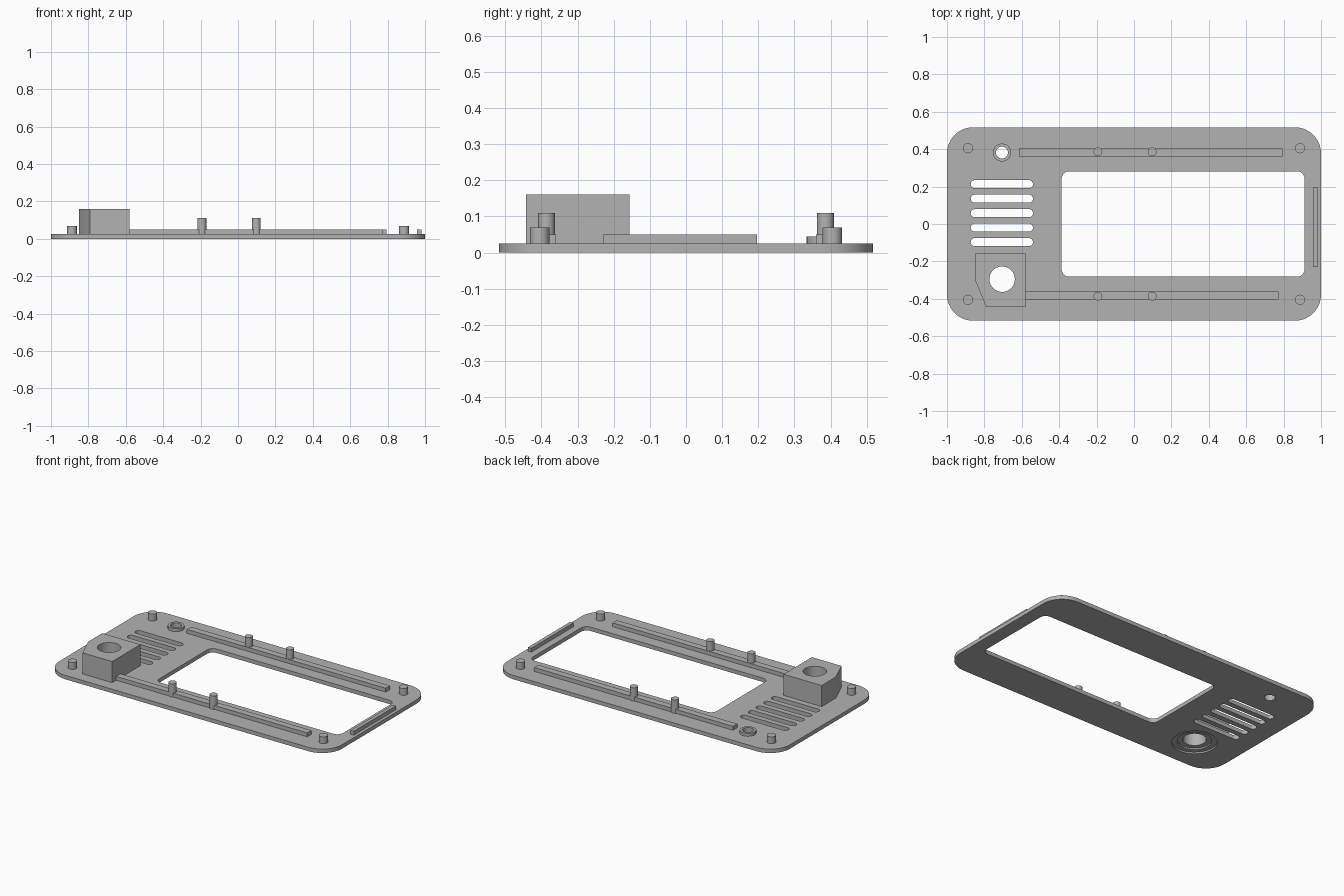
import bpy, bmesh
from math import pi, cos, sin

cube = bpy.data.objects.get("Cube")
if cube:
    bpy.data.objects.remove(cube)

grey = bpy.data.materials.new("plastic grey")
grey.use_nodes = True
GREY = (0.45, 0.45, 0.45, 1)
grey.diffuse_color = GREY
grey.node_tree.nodes["Principled BSDF"].inputs["Base Color"].default_value = GREY

T = 0.025  # plate thickness


def prism(name, outline, z0, z1):
    """Extrude a counter-clockwise outline from z0 to z1."""
    bm = bmesh.new()
    base = bm.faces.new([bm.verts.new((x, y, z0)) for x, y in outline])
    top = bmesh.ops.extrude_face_region(bm, geom=[base], use_keep_orig=True)["geom"]
    bmesh.ops.translate(bm, vec=(0, 0, z1 - z0),
                        verts=[v for v in top if isinstance(v, bmesh.types.BMVert)])
    bmesh.ops.recalc_face_normals(bm, faces=bm.faces)
    mesh = bpy.data.meshes.new(name)
    bm.to_mesh(mesh)
    bm.free()
    mesh.materials.append(grey)
    ob = bpy.data.objects.new(name, mesh)
    bpy.context.collection.objects.link(ob)
    return ob


def rounded(x0, x1, y0, y1, r, n=10):
    """Rectangle outline with rounded corners."""
    centres = [(x1 - r, y1 - r), (x0 + r, y1 - r), (x0 + r, y0 + r), (x1 - r, y0 + r)]
    return [(cx + r * cos((q + i / n) * pi / 2), cy + r * sin((q + i / n) * pi / 2))
            for q, (cx, cy) in enumerate(centres) for i in range(n + 1)]


def circle(x, y, r, n=40):
    return [(x + r * cos(2 * pi * i / n), y + r * sin(2 * pi * i / n)) for i in range(n)]


def box(name, x0, x1, y0, y1, z0, z1):
    return prism(name, [(x0, y0), (x1, y0), (x1, y1), (x0, y1)], z0, z1)


def cut(target, outline, z0, z1):
    """Subtract a prism from the target and bake the result."""
    cutter = prism("cutter", outline, z0, z1)
    cutter.hide_render = True
    mod = target.modifiers.new("cut", 'BOOLEAN')
    mod.operation, mod.solver, mod.object = 'DIFFERENCE', 'EXACT', cutter
    deps = bpy.context.evaluated_depsgraph_get()
    mesh = bpy.data.meshes.new_from_object(target.evaluated_get(deps))
    target.modifiers.clear()
    target.data = mesh
    bpy.data.objects.remove(cutter)


BORE = (-0.705, -0.295)
HOLE = (-0.706, 0.382)

# Face plate with its display window
plate = prism("face_plate", rounded(-1, 1, -0.517, 0.517, 0.14), 0, T)
cut(plate, rounded(-0.387, 0.912, -0.282, 0.282, 0.04, 6), -0.1, 0.1)

# Vent slots
for i in range(5):
    y = 0.213 - 0.0775 * i
    cut(plate, rounded(-0.873, -0.54, y - 0.0215, y + 0.0215, 0.0212, 6), -0.1, 0.1)

# Small hole, and stepped recess under the corner block
cut(plate, circle(*HOLE, 0.032), -0.1, 0.1)
cut(plate, circle(*BORE, 0.068), -0.1, 0.1)
cut(plate, circle(*BORE, 0.132), -0.1, 0.01)
cut(plate, circle(*BORE, 0.1), -0.1, 0.019)

# Corner block with clipped corner and bore
block = prism("corner_block", [(-0.85, -0.3), (-0.79, -0.443), (-0.58, -0.443),
                               (-0.58, -0.157), (-0.85, -0.157)], T, 0.16)
cut(block, circle(*BORE, 0.068), -0.1, 0.3)

# Collar round the small hole
collar = prism("hole_collar", circle(*HOLE, 0.048), T, 0.044)
cut(collar, circle(*HOLE, 0.032), -0.1, 0.1)

# Stiffening rails
box("back_rail", -0.615, 0.793, 0.36, 0.403, T, 0.05)
box("front_rail", -0.58, 0.772, -0.403, -0.36, T, 0.05)
box("side_rail", 0.957, 0.98, -0.23, 0.197, T, 0.05)

# Locating pins
for side, s in (("back", 1), ("front", -1)):
    for end, x in (("right", -0.888), ("left", 0.888)):
        prism(f"{side}_{end}_corner_pin", circle(x, s * 0.405, 0.027, 24), T, 0.069)
    for end, x in (("right", -0.193), ("left", 0.098)):
        prism(f"{side}_{end}_tall_pin", circle(x, s * 0.386, 0.0235, 24), T, 0.11)

# Smooth the round walls, keep edges sharp
bpy.ops.object.select_all(action='DESELECT')
for ob in bpy.context.collection.objects:
    if ob.type == 'MESH' and grey.name in ob.data.materials:
        ob.select_set(True)
        bpy.context.view_layer.objects.active = ob
bpy.ops.object.shade_smooth_by_angle(angle=0.6)
